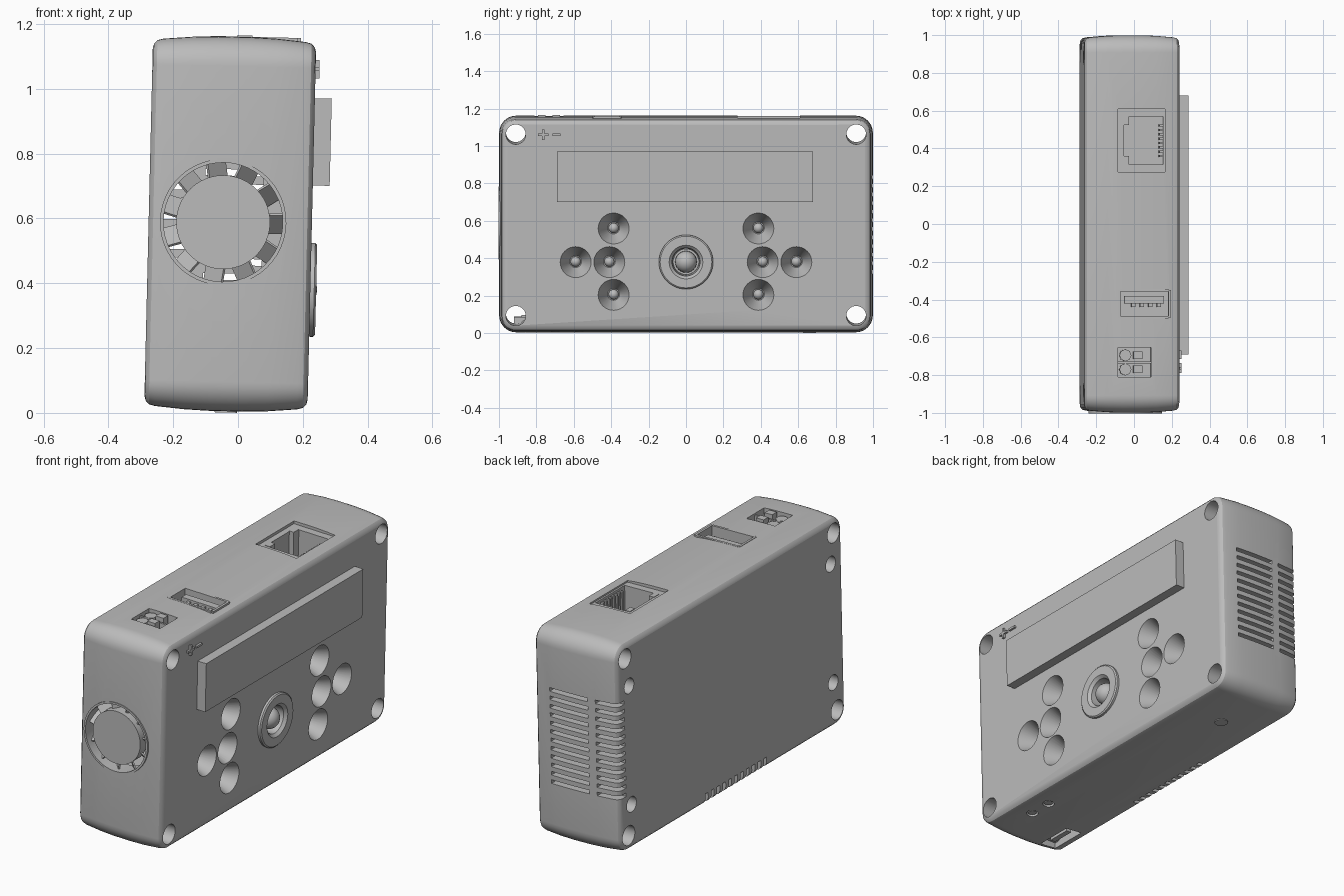
import bpy, bmesh, math
from mathutils import Matrix, Vector

if "Cube" in bpy.data.objects:
    bpy.data.objects.remove(bpy.data.objects["Cube"], do_unlink=True)

grey = bpy.data.materials.new("plain grey")
grey.use_nodes = True
grey.diffuse_color = (0.5, 0.5, 0.5, 1)
grey.node_tree.nodes["Principled BSDF"].inputs["Base Color"].default_value = (0.5, 0.5, 0.5, 1)

# The case leans slightly; parts are built upright about its centre, then tilted
TILT = Matrix.Translation((-0.024, 0, 0.583)) @ Matrix.Rotation(0.024, 4, 'Y')
AXIS = {'X': Matrix.Rotation(math.pi / 2, 4, 'Y'),
        'Y': Matrix.Rotation(-math.pi / 2, 4, 'X'), 'Z': Matrix()}


def finish(bm, name):
    bmesh.ops.recalc_face_normals(bm, faces=bm.faces)
    bm.transform(TILT)
    me = bpy.data.meshes.new(name)
    bm.to_mesh(me)
    bm.free()
    me.materials.append(grey)
    ob = bpy.data.objects.new(name, me)
    bpy.context.collection.objects.link(ob)
    return ob


def smooth(ob):
    bpy.ops.object.select_all(action='DESELECT')
    ob.select_set(True)
    bpy.context.view_layer.objects.active = ob
    bpy.ops.object.shade_smooth_by_angle(angle=math.radians(30))


def box(bm, x, y, z, mat=Matrix()):
    lo, hi = Vector((x[0], y[0], z[0])), Vector((x[1], y[1], z[1]))
    m = mat @ Matrix.Translation((lo + hi) / 2) @ Matrix.Diagonal((hi - lo).to_4d())
    bmesh.ops.create_cube(bm, size=1, matrix=m)


def cone(bm, centre, axis, r1, r2, depth, seg=32):
    bmesh.ops.create_cone(bm, cap_ends=True, segments=seg, radius1=r1, radius2=r2, depth=depth,
                          matrix=Matrix.Translation(centre) @ AXIS[axis])


def ball(bm, centre, r):
    bmesh.ops.create_uvsphere(bm, u_segments=24, v_segments=12, radius=r,
                              matrix=Matrix.Translation(centre) @ AXIS['X'])


def lathe(bm, profile, centre, axis, seg=48):
    """Spin a closed (radius, height) profile into a ring."""
    m = Matrix.Translation(centre) @ AXIS[axis]
    rings = []
    for i in range(seg):
        a = math.tau * i / seg
        rings.append([bm.verts.new(m @ Vector((r * math.cos(a), r * math.sin(a), h)))
                      for r, h in profile])
    bridge(bm, rings, True)


def bridge(bm, rings, closed):
    for k in range(len(rings) - (0 if closed else 1)):
        a, b = rings[k], rings[(k + 1) % len(rings)]
        for j in range(len(a)):
            n = (j + 1) % len(a)
            bm.faces.new((a[j], a[n], b[n], b[j]))


def rounded_ring(bm, x, out):
    ring = []
    for c, (sy, sz) in enumerate(((1, 1), (-1, 1), (-1, -1), (1, -1))):
        for i in range(9):
            a = math.pi / 2 * (c + i / 8)
            r = 0.08 + out
            ring.append(bm.verts.new((x, sy * 0.908 + r * math.cos(a), sz * 0.487 + r * math.sin(a))))
    return ring


# Case: rounded outline that bulges slightly at mid thickness
bm = bmesh.new()
half = [(0.252, -0.03), (0.248, -0.016), (0.238, -0.005), (0.22, 0), (0.13, 0.008), (0.05, 0.011)]
section = [(-x, o) for x, o in half] + half[::-1]
rings = [rounded_ring(bm, x, o) for x, o in section]
bridge(bm, rings, False)
bm.faces.new(rings[0])
bm.faces.new(rings[-1])
case = finish(bm, "case")

FAN = (-0.022, -1, 0.005)
BUTTONS = [(s * y, z) for s in (-1, 1) for y, z in
           ((0.387, -0.018), (0.59, -0.198), (0.41, -0.198), (0.387, -0.373))]
cutters = []

# Hollow inside, with shallow frames around the top sockets
bm = bmesh.new()
box(bm, (-0.22, 0.1), (-0.94, 0.94), (-0.28, 0.28))
box(bm, (-0.075, 0.175), (0.275, 0.61), (0.562, 0.7))
cutters.append(finish(bm, "cavity_cutter"))

# Openings
bm = bmesh.new()
for sy in (-1, 1):
    for sz in (-1, 1):
        cone(bm, (0, sy * 0.91, sz * 0.485), 'X', 0.053, 0.053, 0.8)
        cone(bm, (-0.25, sy * 0.88, sz * 0.325), 'X', 0.042, 0.042, 0.16)
for y, z in BUTTONS:
    cone(bm, (0.195, y, z), 'X', 0.032, 0.086, 0.13)
cone(bm, (0.25, 0, -0.197), 'X', 0.13, 0.13, 0.14)
cone(bm, FAN, 'Y', 0.194, 0.194, 0.2, 48)
for i in range(12):
    z = -0.255 + i * 0.046
    box(bm, (-0.08, 0.155), (0.9, 1.1), (z - 0.01, z + 0.01))
    box(bm, (-0.3, -0.125), (0.925, 1.1), (z - 0.01, z + 0.01))
for i in range(11):
    y = -0.28 + i * 0.051
    box(bm, (-0.3, -0.2), (y - 0.012, y + 0.012), (-0.7, -0.51))
box(bm, (-0.042, 0.165), (0.315, 0.568), (0.4, 0.7))          # network socket
box(bm, (-0.065, 0.195), (-0.49, -0.355), (0.45, 0.7))        # wide data port
box(bm, (-0.075, 0.1), (-0.81, -0.655), (0.5, 0.7))           # terminal block
for y in (-0.7, -0.57):
    cone(bm, (0.14, y, -0.58), 'Z', 0.03, 0.03, 0.14, 24)
box(bm, (-0.2, -0.1), (-0.92, -0.71), (-0.7, -0.5))           # small bottom port
cutters.append(finish(bm, "opening_cutter"))

for c in cutters:
    c.hide_render = True
    mod = case.modifiers.new("cut", 'BOOLEAN')
    mod.object = c
    mod.operation = 'DIFFERENCE'
    mod.solver = 'EXACT'
deps = bpy.context.evaluated_depsgraph_get()
solid = bpy.data.meshes.new_from_object(case.evaluated_get(deps))
case.modifiers.clear()
case.data = solid
for c in cutters:
    bpy.data.objects.remove(c, do_unlink=True)
smooth(case)

# Display window
bm = bmesh.new()
box(bm, (0.24, 0.304), (-0.69, 0.68), (0.125, 0.394))
finish(bm, "display")

# Button tips at the bottom of the dishes
bm = bmesh.new()
for y, z in BUTTONS:
    ball(bm, (0.145, y, z), 0.027)
smooth(finish(bm, "button_tips"))

# Joystick collar and ball
bm = bmesh.new()
lathe(bm, [(0.145, 0.24), (0.145, 0.264), (0.138, 0.27), (0.09, 0.27), (0.075, 0.255),
           (0.07, 0.19), (0.125, 0.19), (0.125, 0.24)], (0, 0, -0.197), 'X')
smooth(finish(bm, "joystick_collar"))
bm = bmesh.new()
ball(bm, (0.215, 0, -0.197), 0.058)
cone(bm, (0.185, 0, -0.197), 'X', 0.069, 0.069, 0.02)
smooth(finish(bm, "joystick_ball"))

# Fan: rim, hub and tilted blades
bm = bmesh.new()
lathe(bm, [(0.184, -0.003), (0.195, -0.003), (0.195, 0.1), (0.184, 0.1)], FAN, 'Y')
smooth(finish(bm, "fan_rim"))
bm = bmesh.new()
cone(bm, (FAN[0], -0.965, FAN[2]), 'Y', 0.145, 0.145, 0.06, 48)
smooth(finish(bm, "fan_hub"))
bm = bmesh.new()
for i in range(11):
    m = (Matrix.Translation((FAN[0], -0.94, FAN[2])) @ Matrix.Rotation(math.tau * i / 11, 4, 'Y')
         @ Matrix.Rotation(0.8, 4, 'X'))
    box(bm, (0.135, 0.186), (-0.004, 0.004), (-0.04, 0.04), m)
finish(bm, "fan_blades")

# Network socket: latch shoulders and contact pins
bm = bmesh.new()
for y in ((0.315, 0.36), (0.523, 0.568)):
    box(bm, (-0.045, -0.015), y, (0.42, 0.565))
for i in range(8):
    y = 0.36 + i * 0.023
    box(bm, (0.145, 0.168), (y - 0.006, y + 0.006), (0.4, 0.55))
finish(bm, "network_socket")

# Wide data port: lip and contact tongue
bm = bmesh.new()
for x in ((-0.075, -0.062), (0.192, 0.205)):
    box(bm, x, (-0.495, -0.35), (0.55, 0.579))
for y in ((-0.5, -0.487), (-0.358, -0.345)):
    box(bm, (-0.064, 0.194), y, (0.55, 0.579))
box(bm, (-0.04, 0.17), (-0.42, -0.38), (0.45, 0.56))
for i in range(4):
    y = 0.01 + i * 0.045
    box(bm, (y - 0.012, y + 0.008), (-0.44, -0.42), (0.45, 0.55))
finish(bm, "data_port")

# Terminal block: wire entries and release tabs
bm = bmesh.new()
for y in (-0.695, -0.77):
    cone(bm, (-0.035, y, 0.53), 'Z', 0.032, 0.032, 0.07, 8)
    box(bm, (0.008, 0.055), (y - 0.02, y + 0.02), (0.49, 0.583))
box(bm, (-0.075, 0.1), (-0.738, -0.727), (0.49, 0.565))
finish(bm, "terminal_block")

# Small bottom port, indicator lenses and foot disc
bm = bmesh.new()
box(bm, (-0.165, -0.135), (-0.88, -0.75), (-0.56, -0.49))
for y in (-0.7, -0.57):
    cone(bm, (0.14, y, -0.55), 'Z', 0.022, 0.022, 0.04, 16)
cone(bm, (0, 0.66, -0.575), 'Z', 0.035, 0.035, 0.014, 24)
finish(bm, "bottom_fittings")

# Raised polarity marks
bm = bmesh.new()
box(bm, (0.245, 0.264), (-0.79, -0.735), (0.478, 0.49))
box(bm, (0.245, 0.264), (-0.769, -0.756), (0.456, 0.512))
box(bm, (0.245, 0.264), (-0.715, -0.67), (0.478, 0.49))
finish(bm, "polarity_marks")
